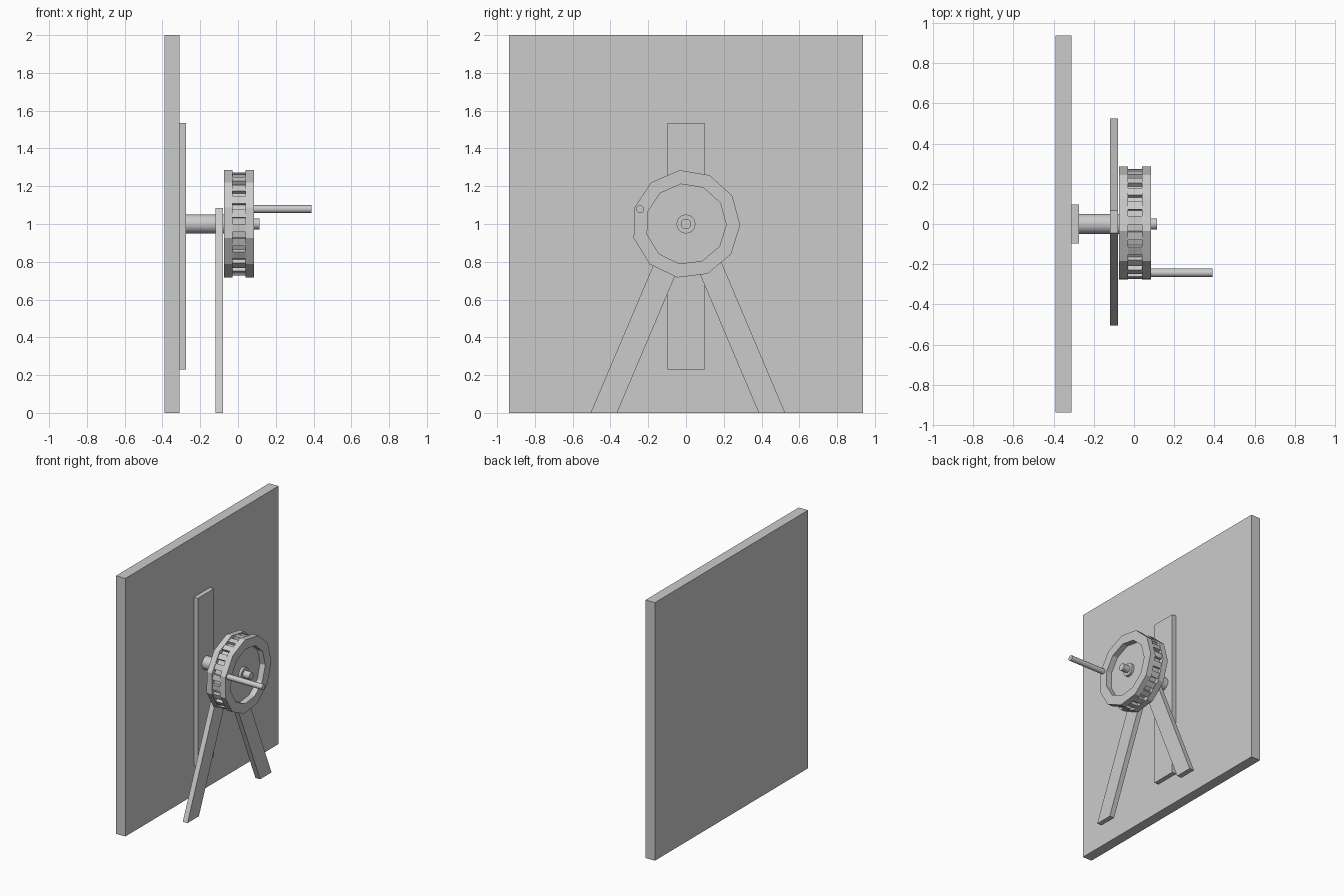
import bpy, bmesh
from math import cos, sin, radians, pi

if "Cube" in bpy.data.objects:
    bpy.data.objects.remove(bpy.data.objects["Cube"])


def prism(name, loops, x0, x1):
    """Extrude a closed (y, z) outline along x."""
    bm = bmesh.new()
    face = bm.faces.new([bm.verts.new((x0, y, z)) for y, z in loops])
    ext = bmesh.ops.extrude_face_region(bm, geom=[face])
    moved = [v for v in ext["geom"] if isinstance(v, bmesh.types.BMVert)]
    bmesh.ops.translate(bm, verts=moved, vec=(x1 - x0, 0, 0))
    return finish(name, bm)


def ring(name, n, r_out, r_in, start, x0, x1):
    """Polygonal ring around the wheel axis."""
    bm = bmesh.new()
    rows = []
    for i in range(n):
        a = radians(start) + 2 * pi * i / n
        rows.append([bm.verts.new((x, r * cos(a), 1 + r * sin(a)))
                     for x, r in ((x0, r_out), (x1, r_out), (x1, r_in), (x0, r_in))])
    for i in range(n):
        a, b = rows[i], rows[(i + 1) % n]
        for j in range(4):
            k = (j + 1) % 4
            bm.faces.new((a[j], b[j], b[k], a[k]))
    return finish(name, bm)


def finish(name, bm):
    bmesh.ops.recalc_face_normals(bm, faces=bm.faces)
    mesh = bpy.data.meshes.new(name)
    bm.to_mesh(mesh)
    bm.free()
    ob = bpy.data.objects.new(name, mesh)
    bpy.context.collection.objects.link(ob)
    return ob


def rect(y0, y1, z0, z1):
    return [(y0, z0), (y1, z0), (y1, z1), (y0, z1)]


def rod(name, y, z, r, x0, x1, n=24):
    bpy.ops.mesh.primitive_cylinder_add(vertices=n, radius=r, depth=x1 - x0,
                                        location=((x0 + x1) / 2, y, z),
                                        rotation=(0, pi / 2, 0))
    bpy.context.object.name = name
    bpy.ops.object.shade_smooth_by_angle(angle=radians(40))


# wall and mounting board
prism("wall", rect(-0.938, 0.938, 0, 2), -0.39, -0.31)
prism("mounting_board", rect(-0.098, 0.098, 0.23, 1.535), -0.31, -0.275)

# A-frame support legs
prism("support_legs", [(0.525, 0), (0.066, 1.085), (-0.044, 1.085), (-0.505, 0),
                       (-0.365, 0), (0.01, 0.885), (0.385, 0)], -0.12, -0.08)

# axle, thick behind and thin through the front
rod("axle", 0, 1, 0.05, -0.31, 0.06)
rod("axle_tip", 0, 1, 0.028, 0.0, 0.115, 16)

# eleven-sided rims either side of the drum
ring("back_rim", 11, 0.287, 0.213, 97, -0.075, -0.03)
ring("front_rim", 11, 0.287, 0.213, 97, 0.04, 0.085)

# toothed drum between the rims
outline = []
TEETH = 22
for i in range(TEETH):
    for frac, r in ((0, 0.25), (0.0, 0.273), (0.55, 0.273), (0.55, 0.25)):
        a = 2 * pi * (i + frac) / TEETH
        outline.append((r * cos(a), 1 + r * sin(a)))
prism("toothed_drum", outline, -0.03, 0.04)

# crank handle
rod("handle", -0.243, 1.079, 0.021, 0.04, 0.39, 12)
